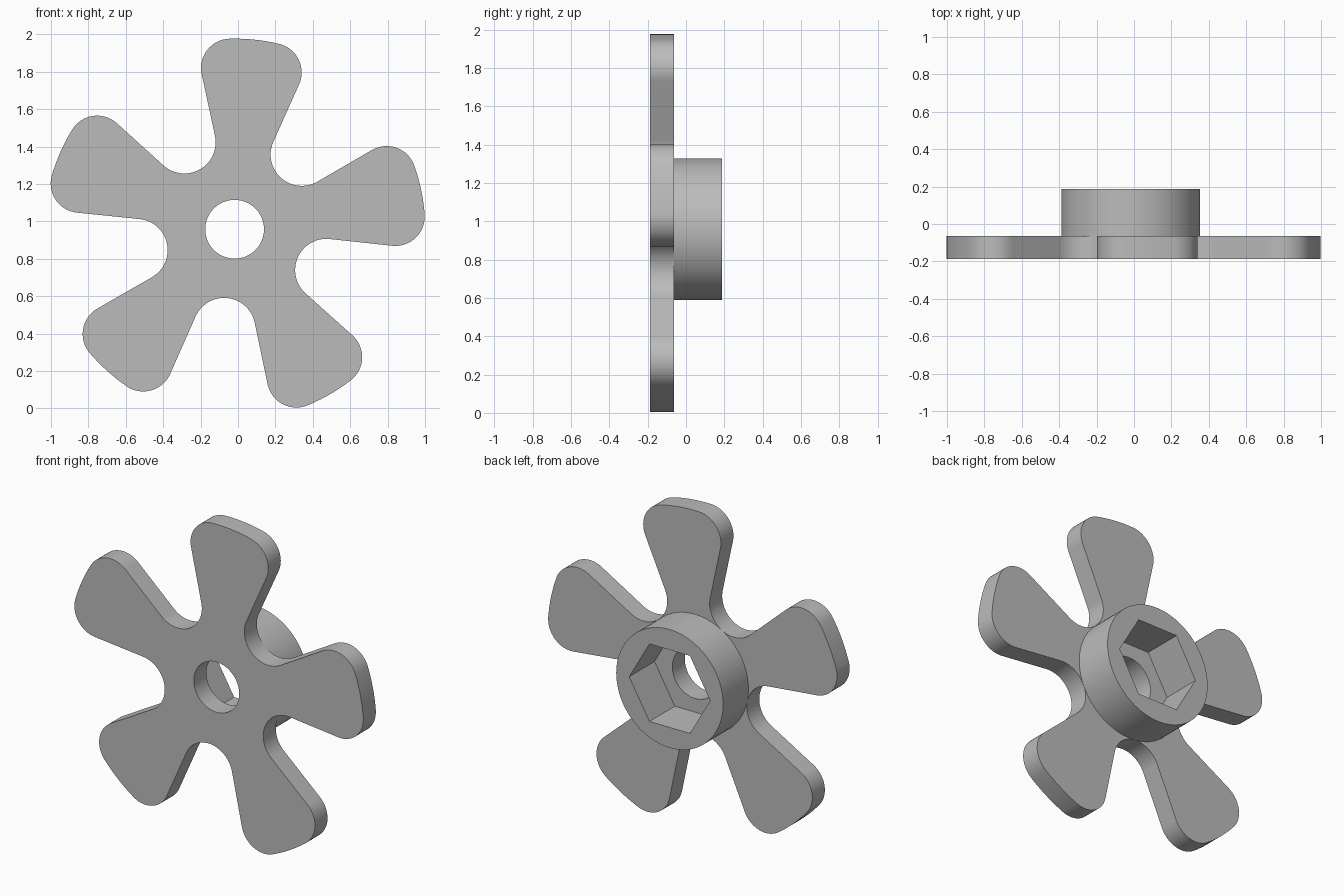
import bpy, bmesh
from math import sin, cos, pi, radians
from mathutils import Vector, Matrix

cube = bpy.data.objects.get("Cube")
if cube:
    bpy.data.objects.remove(cube, do_unlink=True)

# Shared dimensions
CENTRE = Vector((-0.018, 0.958))
FRONT, SEAM, BACK = -0.187, -0.063, 0.187
HUB_R, HOLE_R, SOCKET_R = 0.37, 0.157, 0.28
BLADES, FIRST_AXIS, FLARE = 5, radians(12), radians(18)
NOTCH_DIST, NOTCH_R = 0.537, 0.167
CORNER_DIST, CORNER_ANGLE, CORNER_R = 0.862, radians(7.5), 0.157

grey = bpy.data.materials.new("plain_grey")
grey.use_nodes = True
grey.diffuse_color = (0.5, 0.5, 0.5, 1)
grey.node_tree.nodes["Principled BSDF"].inputs["Base Color"].default_value = (0.5, 0.5, 0.5, 1)


def polar(radius, angle):
    return Vector((radius * cos(angle), radius * sin(angle)))


def arc(centre, radius, start, end, steps):
    return [centre + polar(radius, start + (end - start) * i / steps)
            for i in range(steps + 1)]


def ring(radius, sides):
    return [polar(radius, 2 * pi * i / sides) for i in range(sides)]


def blade_outline():
    """One blade along +x, from its lower notch to its upper notch."""
    outer = CORNER_DIST + CORNER_R
    upper = arc(polar(CORNER_DIST, CORNER_ANGLE), CORNER_R,
                CORNER_ANGLE, pi / 2 + FLARE, 16)
    half_step = pi / BLADES
    upper += arc(polar(NOTCH_DIST, half_step), NOTCH_R,
                 FLARE - pi / 2, half_step - pi, 16)
    lower = [Vector((p.x, -p.y)) for p in reversed(upper)]
    tip = arc(Vector((0, 0)), outer, -CORNER_ANGLE, CORNER_ANGLE, 10)[1:-1]
    # The last point is the first point of the next blade
    return (lower + tip + upper)[:-1]


def extrude_loops(name, loops, y0, y1):
    """Solid between y0 and y1, bounded by an outer loop and a hole."""
    bm = bmesh.new()
    edges = []
    for loop in loops:
        verts = [bm.verts.new((CENTRE.x + p.x, y0, CENTRE.y + p.y)) for p in loop]
        edges += [bm.edges.new((v, verts[i - 1])) for i, v in enumerate(verts)]
    bmesh.ops.triangle_fill(bm, edges=edges, use_beauty=True)
    result = bmesh.ops.extrude_face_region(bm, geom=bm.faces[:], use_keep_orig=True)
    moved = [g for g in result["geom"] if isinstance(g, bmesh.types.BMVert)]
    bmesh.ops.translate(bm, verts=moved, vec=(0, y1 - y0, 0))
    bmesh.ops.recalc_face_normals(bm, faces=bm.faces[:])
    mesh = bpy.data.meshes.new(name)
    bm.to_mesh(mesh)
    bm.free()
    mesh.materials.append(grey)
    obj = bpy.data.objects.new(name, mesh)
    bpy.context.collection.objects.link(obj)
    bpy.ops.object.select_all(action="DESELECT")
    obj.select_set(True)
    bpy.context.view_layer.objects.active = obj
    bpy.ops.object.shade_smooth_by_angle(angle=radians(30))
    return obj


# Five-bladed plate with a round through hole
blade = blade_outline()
outline = []
for k in range(BLADES):
    turn = Matrix.Rotation(FIRST_AXIS + 2 * pi * k / BLADES, 2)
    outline += [turn @ p for p in blade]
extrude_loops("bladed_plate", [outline, ring(HOLE_R, 64)], FRONT, SEAM)

# Round hub on the back with a hexagonal socket down to the plate
extrude_loops("hub_collar", [ring(HUB_R, 96), ring(SOCKET_R, 6)], SEAM, BACK)
